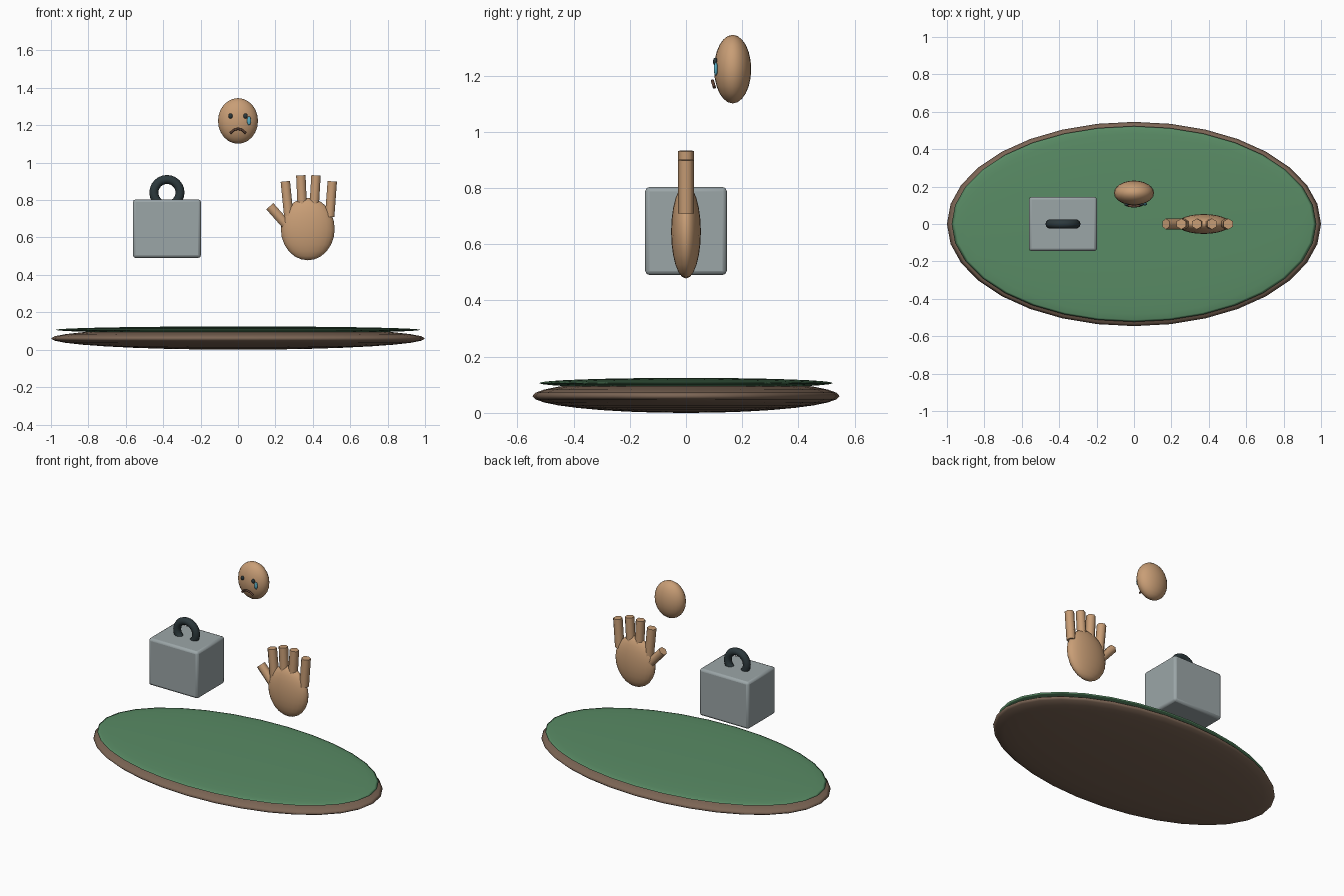
import bpy, math
from mathutils import Vector

if "Cube" in bpy.data.objects:
    bpy.data.objects.remove(bpy.data.objects["Cube"])


def mat(name, rgb):
    m = bpy.data.materials.new(name)
    m.diffuse_color = (*rgb, 1)
    m.use_nodes = True
    m.node_tree.nodes["Principled BSDF"].inputs["Base Color"].default_value = m.diffuse_color
    return m


SKIN = mat("skin", (0.58, 0.34, 0.18))
GREEN = mat("green", (0.10, 0.26, 0.13))
BROWN = mat("brown", (0.20, 0.13, 0.09))
STEEL = mat("steel", (0.33, 0.38, 0.39))
DARK = mat("dark", (0.025, 0.04, 0.045))
BLUE = mat("tear_blue", (0.10, 0.42, 0.55))
LIP = mat("lip", (0.12, 0.06, 0.04))


def finish(name, m, angle=40):
    o = bpy.context.object
    o.name = name
    o.data.materials.append(m)
    bpy.ops.object.transform_apply(location=False, rotation=True, scale=True)
    bpy.ops.object.shade_smooth_by_angle(angle=math.radians(angle))
    return o


def ellipsoid(name, loc, half, m, seg=24, rings=12, angle=180):
    bpy.ops.mesh.primitive_uv_sphere_add(segments=seg, ring_count=rings, radius=1, location=loc)
    bpy.context.object.scale = half
    return finish(name, m, angle)


def finger(name, a, b, r=0.029):
    # hexagonal rod in the y = 0 plane from (x, z) a to b
    d = Vector((b[0] - a[0], 0, b[1] - a[1]))
    bpy.ops.mesh.primitive_cylinder_add(
        vertices=6, radius=r, depth=d.length,
        location=((a[0] + b[0]) / 2, 0, (a[1] + b[1]) / 2),
        rotation=(0, math.atan2(d.x, d.z), 0))
    return finish(name, SKIN, 65)


# Oval base with green top
ellipsoid("base", (0, 0, 0.06), (1.0, 0.546, 0.06), BROWN, 32, 16)
ellipsoid("green_top", (0, 0, 0.106), (0.975, 0.523, 0.0185), GREEN, 32, 16)

# Weight with ring handle
bpy.ops.mesh.primitive_cube_add(size=1, location=(-0.38, 0, 0.647))
bpy.context.object.scale = (0.364, 0.29, 0.313)
block = finish("weight_block", STEEL)
bevel = block.modifiers.new("bevel", 'BEVEL')
bevel.width = 0.015
bevel.segments = 2
bpy.ops.mesh.primitive_torus_add(
    major_radius=0.07, minor_radius=0.024, major_segments=24, minor_segments=10,
    location=(-0.38, 0, 0.84), rotation=(math.pi / 2, 0, 0))
finish("weight_handle", DARK, 180)

# Open hand
ellipsoid("palm", (0.373, 0, 0.645), (0.144, 0.053, 0.167), SKIN)
finger("thumb", (0.265, 0.66), (0.17, 0.767))
finger("index_finger", (0.272, 0.71), (0.253, 0.90))
finger("middle_finger", (0.345, 0.73), (0.336, 0.932))
finger("ring_finger", (0.405, 0.73), (0.417, 0.932))
finger("little_finger", (0.490, 0.71), (0.504, 0.90))

# Sad face
ellipsoid("head", (0, 0.166, 1.223), (0.107, 0.066, 0.122), SKIN)
for side, x in (("left", -0.04), ("right", 0.04)):
    ellipsoid(side + "_eye", (x, 0.104, 1.25), (0.012, 0.008, 0.014), DARK, 12, 8)
ellipsoid("tear", (0.059, 0.106, 1.224), (0.011, 0.007, 0.024), BLUE, 12, 8)

# Frowning mouth
curve = bpy.data.curves.new("mouth", 'CURVE')
curve.dimensions = '3D'
curve.bevel_depth = 0.006
curve.bevel_resolution = 2
curve.use_fill_caps = True
pts = [(-0.041, 0.101, 1.158), (-0.022, 0.096, 1.175), (0, 0.094, 1.181),
       (0.022, 0.096, 1.175), (0.041, 0.101, 1.158)]
sp = curve.splines.new('POLY')
sp.points.add(len(pts) - 1)
for p, c in zip(sp.points, pts):
    p.co = (*c, 1)
curve.materials.append(LIP)
bpy.context.collection.objects.link(bpy.data.objects.new("mouth", curve))
